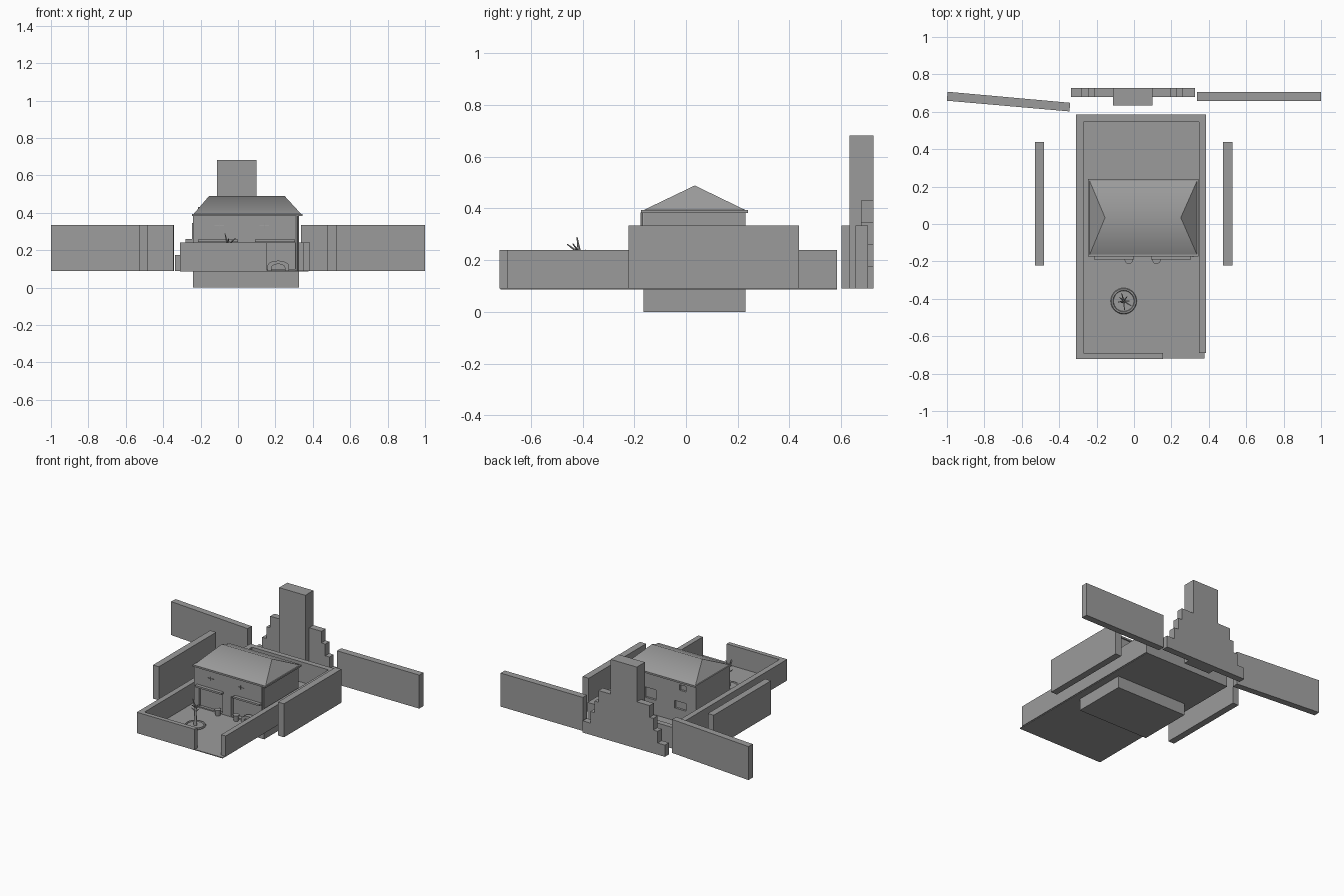
import bpy, bmesh, math, random
from mathutils import Vector

if "Cube" in bpy.data.objects:
    bpy.data.objects.remove(bpy.data.objects["Cube"])

random.seed(4)
G = 0.09  # yard ground level


def mesh_object(name, verts, faces):
    me = bpy.data.meshes.new(name)
    me.from_pydata(verts, [], faces)
    bm = bmesh.new()
    bm.from_mesh(me)
    bmesh.ops.recalc_face_normals(bm, faces=bm.faces)
    bm.to_mesh(me)
    bm.free()
    ob = bpy.data.objects.new(name, me)
    bpy.context.collection.objects.link(ob)
    return ob


def prism(name, outline, lo, hi, axis='z'):
    """Extrude a 2D outline along z (plan) or y (front elevation)."""
    n = len(outline)
    put = (lambda p, h: (p[0], p[1], h)) if axis == 'z' else (lambda p, h: (p[0], h, p[1]))
    verts = [put(p, h) for h in (lo, hi) for p in outline]
    faces = [tuple(range(n)), tuple(range(n, 2 * n))]
    faces += [(i, (i + 1) % n, n + (i + 1) % n, n + i) for i in range(n)]
    return mesh_object(name, verts, faces)


def box(name, x, y, z):
    return prism(name, [(x[0], y[0]), (x[1], y[0]), (x[1], y[1]), (x[0], y[1])], *z)


def rod(name, a, b, r1, r2=None, sides=8):
    a, b = Vector(a), Vector(b)
    d = b - a
    bpy.ops.mesh.primitive_cone_add(vertices=sides, radius1=r1, radius2=r1 if r2 is None else r2,
                                    depth=d.length, location=(a + b) / 2,
                                    rotation=d.to_track_quat('Z', 'Y').to_euler())
    ob = bpy.context.object
    ob.name = name
    bpy.ops.object.shade_smooth_by_angle(angle=math.radians(50))
    return ob


# yard floor and enclosing walls, with a gate gap at front right
box("yard_floor", (-0.31, 0.378), (-0.718, 0.585), (0.086, 0.092))
box("yard_wall_left", (-0.31, -0.27), (-0.722, 0.585), (G, 0.24))
box("yard_wall_right", (0.347, 0.384), (-0.69, 0.585), (G, 0.24))
box("yard_wall_back", (-0.27, 0.347), (0.546, 0.585), (G, 0.24))
box("yard_wall_front", (-0.27, 0.155), (-0.722, -0.69), (G, 0.24))

# free-standing side walls and rear wing walls
W = (G, 0.334)
box("side_wall_left", (-0.53, -0.482), (-0.222, 0.438), W)
box("side_wall_right", (0.477, 0.526), (-0.222, 0.438), W)
box("rear_wing_right", (0.338, 1.0), (0.657, 0.705), W)
prism("rear_wing_left", [(-1, 0.659), (-0.345, 0.602), (-0.341, 0.648), (-0.997, 0.707)], *W)

# stepped rear wall with its tall central tower
steps_left = [(-0.338, 0.175), (-0.28, 0.26), (-0.245, 0.345), (-0.215, 0.43)]
steps_right = [(0.325, 0.175), (0.262, 0.26), (0.228, 0.345), (0.197, 0.43)]


def stair(steps):
    pts, low = [], G
    for x, z in steps:
        pts += [(x, low), (x, z)]
        low = z
    return pts


prism("stepped_wall", stair(steps_left) + stair(steps_right)[::-1], 0.678, 0.726, 'y')
box("tower", (-0.112, 0.099), (0.633, 0.726), (G, 0.683))

# house body with shallow shopfront and window recesses
house = box("house_body", (-0.24, 0.327), (-0.165, 0.23), (0, 0.386))
recesses = [((-0.20, -0.01), (-0.2, -0.145), (0.10, 0.24)),
            ((0.06, 0.305), (-0.2, -0.135), (0.10, 0.24)),
            ((-0.16, -0.11), (0.215, 0.3), (0.325, 0.365)),
            ((-0.16, -0.07), (0.215, 0.3), (0.185, 0.24)),
            ((0.08, 0.17), (0.215, 0.3), (0.20, 0.275))]
for x, y, z in recesses:
    cutter = box("recess_cutter", x, y, z)
    cutter.hide_render = True
    mod = house.modifiers.new("recess", 'BOOLEAN')
    mod.object = cutter
    mod.operation = 'DIFFERENCE'
    mod.solver = 'EXACT'
    bpy.context.view_layer.objects.active = house
    bpy.ops.object.modifier_apply(modifier=mod.name)
    bpy.data.objects.remove(cutter)

# hipped roof on a thin eaves board
x0, x1, y0, y1 = -0.245, 0.345, -0.174, 0.24
box("eaves", (x0, x1), (y0, y1), (0.382, 0.394))
roof = mesh_object("roof", [(x0 + .008, y0 + .01, 0.394), (x1 - .008, y0 + .01, 0.394),
                            (x1 - .008, y1 - .01, 0.394), (x0 + .008, y1 - .01, 0.394),
                            (-0.155, 0.034, 0.489), (0.25, 0.034, 0.489)],
                   [(0, 1, 5, 4), (2, 3, 4, 5), (1, 2, 5), (3, 0, 4), (3, 2, 1, 0)])
for p in roof.data.polygons:
    p.use_smooth = p.index in (0, 1)

# awnings over the ground floor with slim hanging brackets above
for a, b in ((-0.215, -0.0), (0.09, 0.305)):
    box("awning", (a, b), (-0.19, -0.16), (0.245, 0.258))
for x in (-0.1, 0.14):
    rod("bracket_arm", (x - 0.025, -0.17, 0.33), (x + 0.025, -0.17, 0.33), 0.002)
    rod("bracket_stem", (x, -0.17, 0.315), (x, -0.17, 0.345), 0.002)
rod("drain_pipe", (0.315, -0.171, G), (0.315, -0.171, 0.385), 0.005)

# plant pots by the entrance
for x in (-0.028, 0.12):
    rod("pot", (x, -0.192, G), (x, -0.192, 0.135), 0.016, 0.022, 16)

# low arched trough against the shopfront
arch = []
for r, z0, sgn in ((0.058, 0.115, 1), (0.035, 0.108, -1)):
    pts = [(0.215 + r * math.cos(math.pi * i / 10), z0 + 0.5 * r * math.sin(math.pi * i / 10))
           for i in range(11)]
    pts = [(0.215 + r, 0.092)] + pts + [(0.215 - r, 0.092)]
    arch += pts[::sgn]
prism("arched_trough", arch, -0.188, -0.155, 'y')

# round planter with a bare tree
C = Vector((-0.055, -0.412, 0))
bpy.ops.mesh.primitive_torus_add(location=C + Vector((0, 0, 0.097)), major_radius=0.062,
                                 minor_radius=0.008, major_segments=28, minor_segments=6)
bpy.context.object.name = "planter_ring"
rod("planter_soil", C + Vector((0, 0, G)), C + Vector((0, 0, 0.098)), 0.058, sides=28)
top = C + Vector((0, 0, 0.225))
rod("trunk", C + Vector((0, 0, G)), top, 0.012, 0.007)
rod("leader", top, C + Vector((-0.015, -0.01, 0.29)), 0.007, 0.002, 6)
for i in range(7):
    a = i * 2.4
    r = random.uniform(0.025, 0.05)
    base = C + Vector((0, 0, random.uniform(0.19, 0.235)))
    tip = base + Vector((r * math.cos(a), r * math.sin(a), random.uniform(0.02, 0.04)))
    rod("branch", base, tip, 0.005, 0.002, 6)

# dark stone grey for every part
stone = bpy.data.materials.new("dark_stone")
stone.diffuse_color = (0.33, 0.33, 0.33, 1)
stone.use_nodes = True
stone.node_tree.nodes["Principled BSDF"].inputs["Base Color"].default_value = stone.diffuse_color
for ob in bpy.context.scene.objects:
    ob.data.materials.clear()
    ob.data.materials.append(stone)
